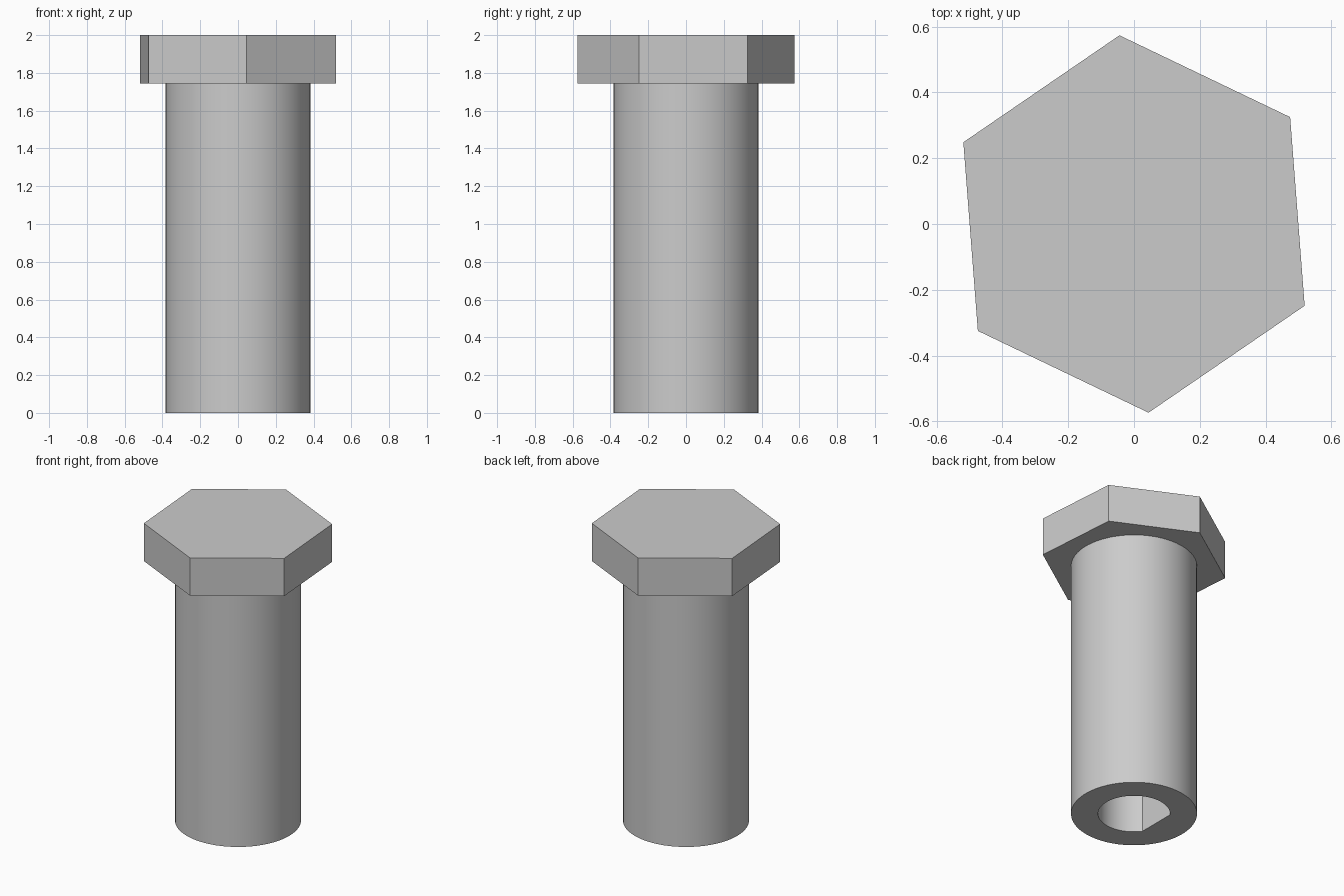
import bpy
import bmesh
from math import cos, sin, pi, radians

cube = bpy.data.objects.get("Cube")
if cube:
    bpy.data.objects.remove(cube, do_unlink=True)

HEIGHT, HEAD_Z = 2.0, 1.745
SHAFT_R, BORE_R = 0.385, 0.22
SEGMENTS = 64

steel = bpy.data.materials.new("steel grey")
steel.use_nodes = True
colour = (0.6, 0.6, 0.6, 1)
steel.diffuse_color = colour
steel.node_tree.nodes["Principled BSDF"].inputs["Base Color"].default_value = colour


def circle(radius, count, start):
    angles = [start + 2 * pi * i / count for i in range(count)]
    return [(radius * cos(a), radius * sin(a)) for a in angles]


def ring(bm, points, z):
    return [bm.verts.new((x, y, z)) for x, y in points]


def bridge(bm, a, b):
    for i in range(len(a)):
        j = (i + 1) % len(a)
        bm.faces.new((a[i], a[j], b[j], b[i]))


def finish(bm, name):
    bmesh.ops.recalc_face_normals(bm, faces=bm.faces)
    mesh = bpy.data.meshes.new(name)
    bm.to_mesh(mesh)
    bm.free()
    mesh.materials.append(steel)
    obj = bpy.data.objects.new(name, mesh)
    bpy.context.collection.objects.link(obj)
    return obj


# Hexagonal head, slightly turned
bm = bmesh.new()
hexagon = circle(0.575, 6, radians(34.4))
low, high = ring(bm, hexagon, HEAD_Z), ring(bm, hexagon, HEIGHT)
bridge(bm, low, high)
bm.faces.new(low)
bm.faces.new(high)
finish(bm, "hex_head")

# Hollow shaft; the bore is a circle cut by one flat on the -x side
half_step = pi / SEGMENTS
outer = circle(SHAFT_R, SEGMENTS, half_step)
flat_x = -BORE_R * cos(13 * half_step)
bore = [(max(x, flat_x), y) for x, y in circle(BORE_R, SEGMENTS, half_step)]

bm = bmesh.new()
rings = [ring(bm, outer, HEAD_Z), ring(bm, outer, 0),
         ring(bm, bore, 0), ring(bm, bore, HEAD_Z)]
for i in range(4):
    bridge(bm, rings[i], rings[(i + 1) % 4])
shaft = finish(bm, "shaft")

bpy.ops.object.select_all(action="DESELECT")
shaft.select_set(True)
bpy.context.view_layer.objects.active = shaft
bpy.ops.object.shade_smooth_by_angle(angle=radians(30))
